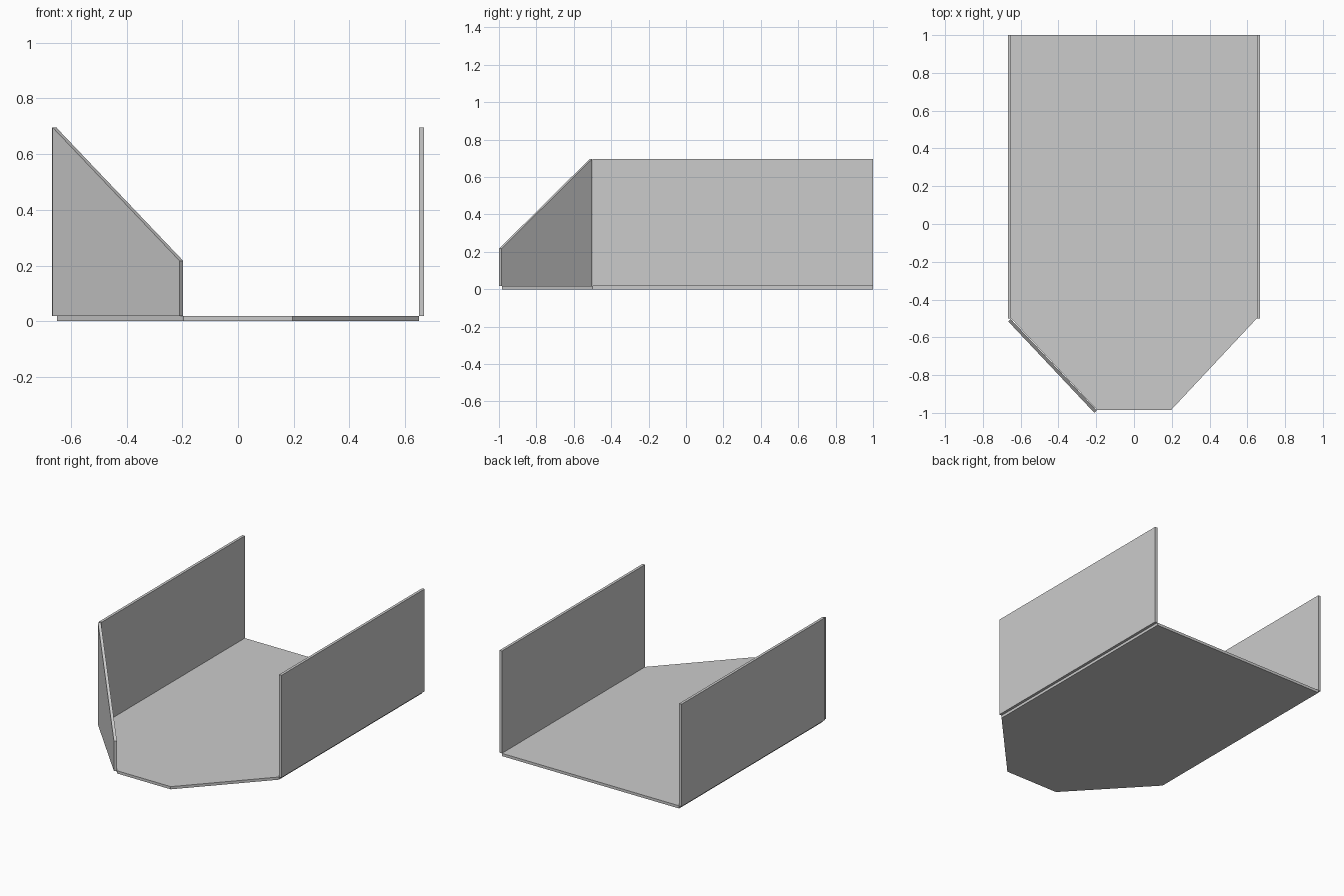
import bpy
import bmesh

default = bpy.data.objects.get("Cube")
if default:
    bpy.data.objects.remove(default, do_unlink=True)

GREY = 0.6
grey = bpy.data.materials.new("plain grey")
grey.use_nodes = True
grey.diffuse_color = (GREY, GREY, GREY, 1)
grey.node_tree.nodes["Principled BSDF"].inputs["Base Color"].default_value = (GREY, GREY, GREY, 1)

T = 0.018          # sheet thickness
HEIGHT = 0.696     # top of the walls
LOW = 0.217        # top of the angled panel at its front end
HALF = 0.65        # half width of the floor
BEND = -0.5        # where the sides turn inwards


def sheet(name, outline, offset):
    """Thin plate: a flat outline extruded along an offset."""
    bm = bmesh.new()
    face = bm.faces.new([bm.verts.new(p) for p in outline])
    result = bmesh.ops.extrude_face_region(bm, geom=[face], use_keep_orig=True)
    moved = [v for v in result["geom"] if isinstance(v, bmesh.types.BMVert)]
    bmesh.ops.translate(bm, verts=moved, vec=offset)
    bmesh.ops.recalc_face_normals(bm, faces=bm.faces[:])
    mesh = bpy.data.meshes.new(name)
    bm.to_mesh(mesh)
    bm.free()
    mesh.materials.append(grey)
    obj = bpy.data.objects.new(name, mesh)
    bpy.context.collection.objects.link(obj)
    return obj


# Floor with both front corners cut off
right_side = [(HALF, 1, 0), (HALF, BEND, 0), (0.196, -0.985, 0)]
left_side = [(-x, y, z) for x, y, z in reversed(right_side)]
sheet("floor", right_side + left_side, (0, 0, T))

# Long side walls, standing just outside the floor
for name, side in (("left_wall", 1), ("right_wall", -1)):
    x = side * HALF
    sheet(name, [(x, BEND, T), (x, 1, T), (x, 1, HEIGHT), (x, BEND, HEIGHT)], (side * T, 0, 0))

# Sloping panel along the right front corner
back, front = (-0.653, -0.503), (-0.197, -0.987)
sheet("right_angled_panel",
      [(*back, T), (*front, T), (*front, LOW), (*back, HEIGHT)],
      (-0.013, -0.0125, 0))
